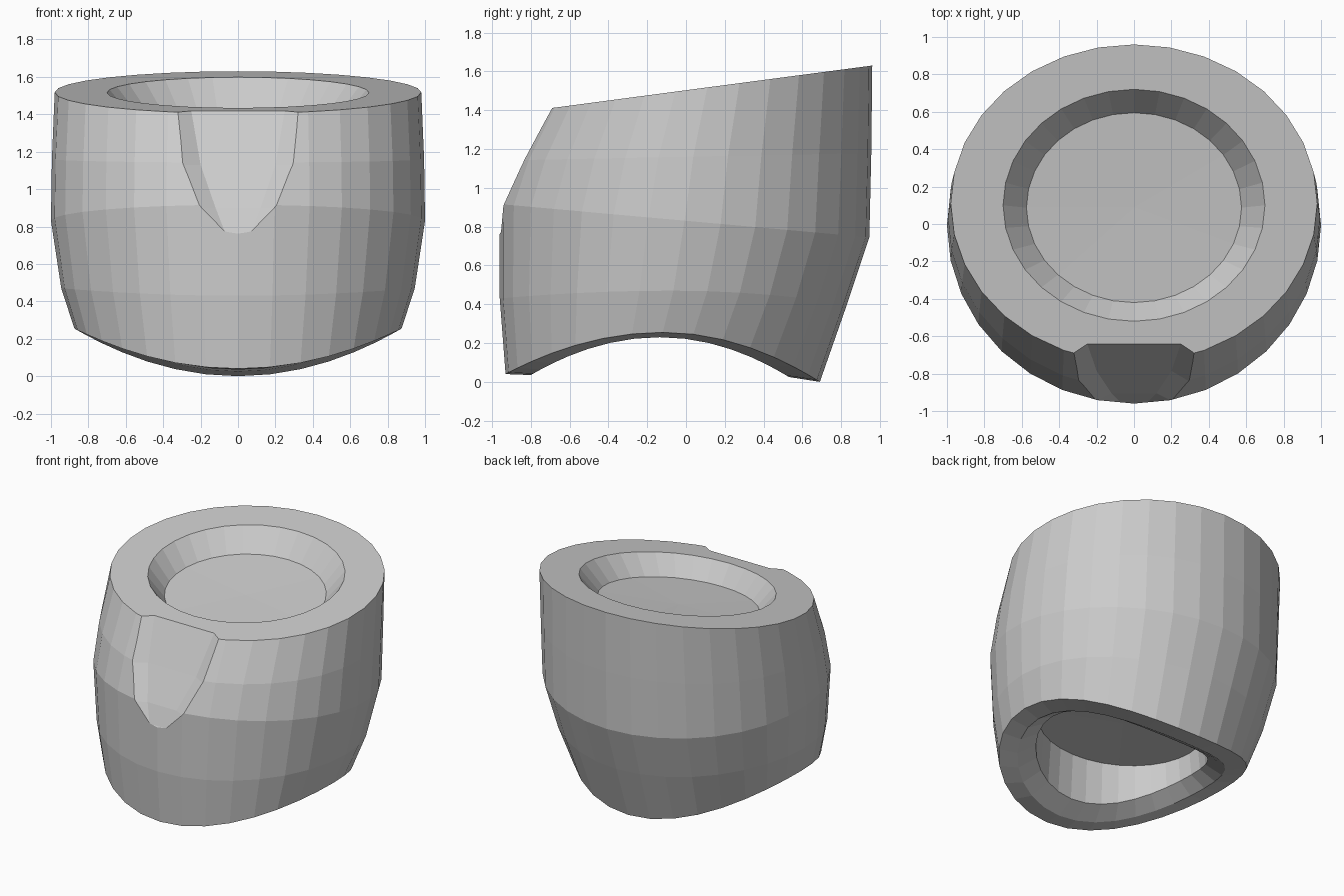
import bpy, bmesh
from math import sin, cos, pi

if "Cube" in bpy.data.objects:
    bpy.data.objects.remove(bpy.data.objects["Cube"])

N = 32


def loft(name, rings, centre_caps=None):
    """Skin a list of equal-length closed loops; optional fan centres for the two ends."""
    bm = bmesh.new()
    loops = [[bm.verts.new(p) for p in r] for r in rings]
    n = len(loops[0])
    for a, b in zip(loops, loops[1:]):
        for i in range(n):
            j = (i + 1) % n
            bm.faces.new((a[i], a[j], b[j], b[i]))
    for k, loop in enumerate((loops[0], loops[-1])):
        if centre_caps:
            c = bm.verts.new(centre_caps[k])
            for i in range(n):
                bm.faces.new((c, loop[i], loop[(i + 1) % n]))
        else:
            bm.faces.new(loop)
    bmesh.ops.recalc_face_normals(bm, faces=bm.faces)
    me = bpy.data.meshes.new(name)
    bm.to_mesh(me)
    bm.free()
    ob = bpy.data.objects.new(name, me)
    bpy.context.collection.objects.link(ob)
    return ob


def ring(rx, front, back, zf):
    """Ellipse between front and back y; zf(s, y) gives the height, s = -1 front .. 1 back."""
    c, ry = (front + back) / 2, (back - front) / 2
    pts = []
    for i in range(N):
        t = 2 * pi * i / N
        s = sin(t)
        y = c + ry * s
        pts.append((rx * cos(t), y, zf(s, y)))
    return pts


def saddle(mid, front, back):
    return lambda s, y: mid - (mid - (front if s < 0 else back)) * s * s


def slope(z, k):
    return lambda s, y: z + k * y


# Barrel body: bottom hollow, saddle rim, bulging wall, slanted top, top dish
body = loft("cup_body", [
    ring(0.60, -0.65, 0.40, slope(0.45, 0)),
    ring(0.62, -0.67, 0.41, saddle(0.29, 0.11, 0.10)),
    ring(0.74, -0.80, 0.53, saddle(0.23, 0.035, 0.025)),
    ring(0.875, -0.93, 0.69, saddle(0.255, 0.04, 0.0)),
    ring(0.945, -0.96, 0.83, saddle(0.47, 0.43, 0.40)),
    ring(1.00, -0.96, 0.945, slope(0.83, -0.09)),
    ring(0.995, -0.88, 0.955, slope(1.16, 0.02)),
    ring(0.98, -0.74, 0.96, slope(1.503, 0.1325)),
    ring(0.70, -0.52, 0.72, slope(1.503, 0.1325)),
    ring(0.575, -0.42, 0.595, slope(1.355, 0.1325)),
], centre_caps=[(0, -0.12, 0.46), (0, 0.09, 1.36)])

# Front notch cutter: half width, floor half width, shoulder y, floor y per height
sections = [(0.70, 0.08, 0.04, -1.02, -1.00),
            (0.77, 0.12, 0.07, -0.98, -0.955),
            (0.90, 0.21, 0.12, -0.95, -0.905),
            (1.13, 0.31, 0.20, -0.85, -0.785),
            (1.42, 0.33, 0.25, -0.69, -0.64),
            (1.65, 0.34, 0.26, -0.58, -0.53)]
cutter = loft("notch_cutter", [
    [(-w, -1.3, z), (-w, ys, z), (-f, yf, z), (f, yf, z), (w, ys, z), (w, -1.3, z)]
    for z, w, f, ys, yf in sections])
cutter.hide_render = True

mod = body.modifiers.new("front_notch", 'BOOLEAN')
mod.operation = 'DIFFERENCE'
mod.solver = 'EXACT'
mod.object = cutter
bpy.context.view_layer.objects.active = body
bpy.ops.object.modifier_apply(modifier=mod.name)
bpy.data.objects.remove(cutter)
